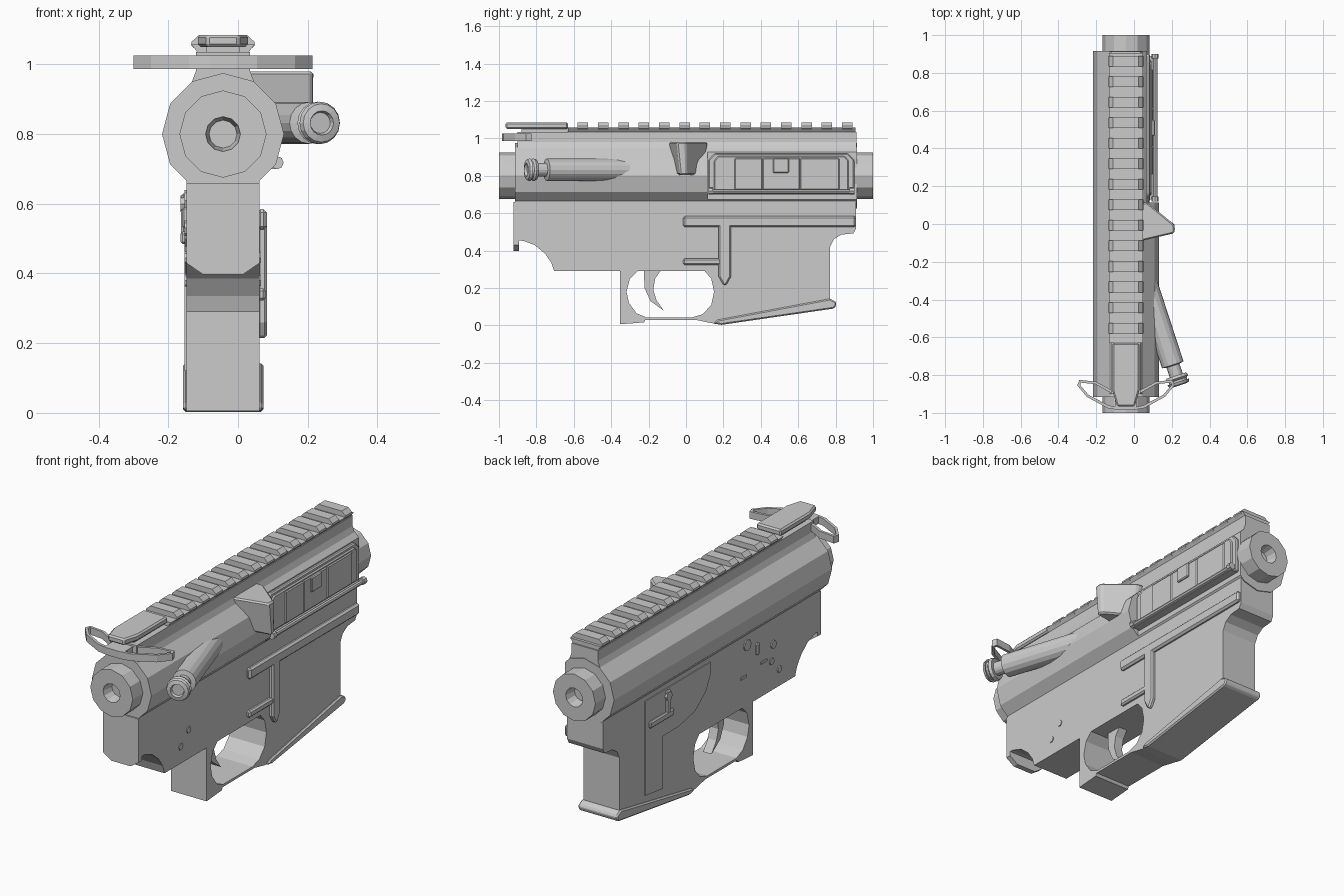
import bpy, bmesh, math
from mathutils import Vector

CX = -0.043  # centre plane of the body


def finish(name, bm, bevel=0):
    bmesh.ops.recalc_face_normals(bm, faces=bm.faces)
    me = bpy.data.meshes.new(name)
    bm.to_mesh(me)
    bm.free()
    ob = bpy.data.objects.new(name, me)
    bpy.context.collection.objects.link(ob)
    if bevel:
        m = ob.modifiers.new("Bevel", 'BEVEL')
        m.width, m.segments, m.limit_method = bevel, 1, 'ANGLE'
    return ob


def place(axis, p, t):
    return {'x': (t, p[0], p[1]), 'y': (p[0], t, p[1]), 'z': (p[0], p[1], t)}[axis]


def prism(name, pts, axis, a, b, bevel=0):
    """Extrude a closed profile along an axis from a to b."""
    bm = bmesh.new()
    lo = [bm.verts.new(place(axis, p, a)) for p in pts]
    hi = [bm.verts.new(place(axis, p, b)) for p in pts]
    bm.faces.new(lo)
    bm.faces.new(hi)
    for i in range(len(pts)):
        j = (i + 1) % len(pts)
        bm.faces.new((lo[i], lo[j], hi[j], hi[i]))
    return finish(name, bm, bevel)


def box(name, x0, x1, y0, y1, z0, z1, bevel=0):
    return prism(name, [(x0, y0), (x1, y0), (x1, y1), (x0, y1)], 'z', z0, z1, bevel)


def lathe(name, stations, origin, direction, n=12):
    """Turned part: (distance, radius) stations along a direction."""
    q = Vector(direction).to_track_quat('Z', 'Y')
    bm = bmesh.new()
    rings = []
    for t, r in stations:
        rings.append([bm.verts.new(Vector(origin) + q @ Vector(
            (r * math.cos(2 * math.pi * i / n), r * math.sin(2 * math.pi * i / n), t))) for i in range(n)])
    for r0, r1 in zip(rings, rings[1:]):
        for i in range(n):
            j = (i + 1) % n
            bm.faces.new((r0[i], r0[j], r1[j], r1[i]))
    bm.faces.new(rings[0])
    bm.faces.new(rings[-1])
    return finish(name, bm)


def band(name, outer, inner, z0, z1):
    """Flat closed loop with a hole."""
    bm = bmesh.new()
    rows = [[bm.verts.new((x, y, z)) for x, y in loop]
            for loop, z in ((outer, z0), (outer, z1), (inner, z1), (inner, z0))]
    n = len(outer)
    for k in range(4):
        a, b = rows[k], rows[(k + 1) % 4]
        for i in range(n):
            j = (i + 1) % n
            bm.faces.new((a[i], a[j], b[j], b[i]))
    return finish(name, bm)


# Upper tube: full twelve-sided section, then flattened beside the port
circle = [(CX + 0.175 * math.cos(i * math.pi / 6), 0.8 + 0.175 * math.sin(i * math.pi / 6)) for i in range(12)]
prism("upper_tube_rear", circle, 'y', -0.915, 0.115)
s = (0.07 - CX - 0.0875) / (0.1516 - 0.0875)
zc = 0.1516 + s * (0.0875 - 0.1516)
clipped = [p for p in circle if p[0] < 0.07]
right = [(0.07, 0.8 - zc), (0.07, 0.8 + zc)]
prism("upper_tube_front", right + clipped, 'y', 0.115, 0.915)
for side, sg in (("front", 1), ("rear", -1)):
    lathe("collar_" + side, [(0.0, 0.125), (0.1, 0.125), (0.1, 0.05), (0.04, 0.04)],
          (CX, sg * 0.9, 0.8), (0, sg, 0))

# Rail neck, rail base and teeth
prism("rail_neck", [(-0.14, 0.93), (0.054, 0.93), (0.035, 0.98), (0.035, 1.035), (-0.121, 1.035), (-0.121, 0.98)],
      'y', -0.9, 0.912)
prism("rail_base", [(-0.113, 1.03), (0.027, 1.03), (0.047, 1.057), (-0.133, 1.057)], 'y', -0.63, 0.905)
for i in range(14):
    y = -0.551 + 0.1087 * i
    prism("rail_tooth", [(-0.113, 1.035), (0.027, 1.035), (0.049, 1.055), (0.047, 1.065), (0.025, 1.085),
                         (-0.111, 1.085), (-0.133, 1.065), (-0.135, 1.055)], 'y', y - 0.028, y + 0.028)

# Rear top slab and pull handle with two looped wings
prism("rear_slab", [(-0.115, -0.63), (-0.115, -0.88), (-0.09, -0.965), (0.004, -0.965), (0.029, -0.88), (0.029, -0.63)],
      'z', 1.05, 1.085, 0.008)
box("slab_web", -0.09, 0.004, -0.88, -0.63, 1.02, 1.055)
prism("handle_bar", [(-0.1, -0.63), (-0.1, -0.97), (-0.08, -0.985), (-0.006, -0.985), (0.014, -0.97), (0.014, -0.63)],
      'z', 0.987, 1.025)
outer = [(-0.08, -0.985), (-0.14, -0.975), (-0.25, -0.915), (-0.3, -0.855), (-0.29, -0.825), (-0.2, -0.835), (-0.08, -0.9)]
inner = [(-0.09, -0.97), (-0.135, -0.96), (-0.24, -0.905), (-0.285, -0.853), (-0.28, -0.84), (-0.205, -0.848), (-0.09, -0.912)]
for side in ("left", "right"):
    m = [[(x if side == "left" else 2 * CX - x, y) for x, y in l] for l in (outer, inner)]
    band("handle_wing_" + side, m[0], m[1], 0.987, 1.025)

# Slanted plunger on the right
lathe("plunger", [(0, 0.06), (0.50, 0.06), (0.505, 0.036), (0.56, 0.036), (0.56, 0.055), (0.575, 0.061), (0.585, 0.05),
                  (0.595, 0.05), (0.595, 0.061), (0.61, 0.055), (0.615, 0.035), (0.6, 0.03)],
      (0.05, -0.27, 0.832), (0.31, -0.95, 0), 16)

# Wedge behind the port
wedge = prism("deflector_wedge", [(0.02, 0.115), (0.07, 0.115), (0.21, 0.0), (0.217, -0.02), (0.213, -0.05), (0.02, -0.095)],
              'z', 0.805, 0.98, 0.008)
for v in wedge.data.vertices:
    if v.co.z < 0.85:
        v.co.y = 0.01 + (v.co.y - 0.01) * 0.7

# Port cover with raised details and hinge rod
prism("port_cover", [(0.12, 0.7), (0.9, 0.7), (0.9, 0.885), (0.865, 0.92), (0.155, 0.92), (0.12, 0.885)],
      'x', 0.05, 0.085, 0.006)
prism("cover_panel", [(0.15, 0.72), (0.87, 0.72), (0.87, 0.88), (0.85, 0.905), (0.17, 0.905), (0.15, 0.88)],
      'x', 0.08, 0.093, 0.006)
for y0, y1 in ((0.26, 0.41), (0.41, 0.61), (0.61, 0.82)):
    box("cover_rib", 0.09, 0.1, y0, y1, 0.725, 0.895, 0.006)
box("cover_latch", 0.09, 0.11, 0.465, 0.55, 0.815, 0.895, 0.005)
lathe("hinge_rod", [(0, 0.012), (0.78, 0.012)], (0.112, 0.12, 0.715), (0, 1, 0), 8)
for y in (0.12, 0.875):
    lathe("hinge_knuckle", [(0, 0.019), (0.025, 0.019)], (0.112, y, 0.718), (0, 1, 0), 8)
box("hinge_ledge", 0.04, 0.112, 0.13, 0.89, 0.70, 0.715)

# Lower body silhouette; the guard bar closes the finger opening
body = [(-0.915, 0.7), (-0.915, 0.455), (-0.87, 0.452), (-0.81, 0.43), (-0.755, 0.385), (-0.72, 0.335), (-0.705, 0.29),
        (-0.352, 0.29), (-0.352, 0.006), (-0.225, 0.016), (-0.21, 0.042), (-0.265, 0.065), (-0.305, 0.12), (-0.318, 0.18),
        (-0.3, 0.25), (-0.26, 0.29), (0.1, 0.29), (0.135, 0.25), (0.15, 0.18), (0.135, 0.11), (0.09, 0.06), (0.03, 0.042),
        (0.05, 0.03), (0.135, 0.012), (0.19, 0.006), (0.77, 0.09), (0.77, 0.42), (0.79, 0.46), (0.83, 0.485),
        (0.895, 0.492), (0.91, 0.52), (0.91, 0.7)]
prism("lower_body", body, 'x', -0.148, 0.062)
box("guard_bar", -0.148, 0.062, -0.23, 0.05, 0.03, 0.043)
prism("rear_lip", [(-0.148, 0.66), (-0.148, 0.43), (-0.1, 0.397), (0.014, 0.397), (0.062, 0.43), (0.062, 0.66)],
      'y', -0.922, -0.893)
prism("trigger", [(-0.225, 0.3), (-0.222, 0.2), (-0.19, 0.13), (-0.118, 0.078), (-0.158, 0.135), (-0.175, 0.19),
                  (-0.165, 0.25), (-0.13, 0.3)], 'x', CX - 0.025, CX + 0.025)
prism("well_flare", [(0.145, 0.01), (0.19, 0.003), (0.79, 0.09), (0.803, 0.105), (0.803, 0.125), (0.77, 0.143), (0.17, 0.03)],
      'x', -0.158, 0.073, 0.007)

# Raised ribs on the right
box("long_rib", 0.055, 0.083, -0.015, 0.908, 0.525, 0.585, 0.01)
prism("upright_rib", [(0.175, 0.55), (0.175, 0.26), (0.2, 0.215), (0.215, 0.215), (0.24, 0.26), (0.24, 0.55)],
      'x', 0.055, 0.083, 0.01)
box("short_rib", 0.055, 0.08, -0.015, 0.19, 0.322, 0.358, 0.008)
for y, z in ((-0.57, 0.38), (-0.505, 0.445)):
    lathe("right_pin", [(0, 0.018), (0.01, 0.018)], (0.056, y, z), (1, 0, 0), 6)

# Left side: raised curved panel, catch lever, pins and slots
prism("left_panel", [(0.56, 0.64), (0.56, 0.14), (0.41, 0.12), (0.41, 0.4), (0.28, 0.4), (0.14, 0.43), (0.05, 0.5),
                     (0.01, 0.58), (0.01, 0.64)], 'x', -0.153, -0.14)
box("catch_lever", -0.165, -0.14, 0.33, 0.53, 0.485, 0.52, 0.006)
box("catch_stem", -0.163, -0.14, 0.355, 0.39, 0.5, 0.63, 0.006)
lathe("catch_button", [(0, 0.024), (0.02, 0.024)], (-0.145, 0.372, 0.6), (-1, 0, 0), 8)
for y, z, r in ((-0.3, 0.61, 0.03), (-0.52, 0.53, 0.022), (-0.57, 0.38, 0.018), (-0.505, 0.445, 0.018)):
    lathe("left_pin", [(0, r), (0.012, r)], (-0.142, y, z), (-1, 0, 0), 8)
box("selector", -0.16, -0.14, -0.395, -0.37, 0.53, 0.59, 0.005)
for y, z in ((-0.27, 0.45), (-0.44, 0.47)):
    box("left_mark", -0.152, -0.14, y - 0.025, y + 0.025, z - 0.007, z + 0.007)
